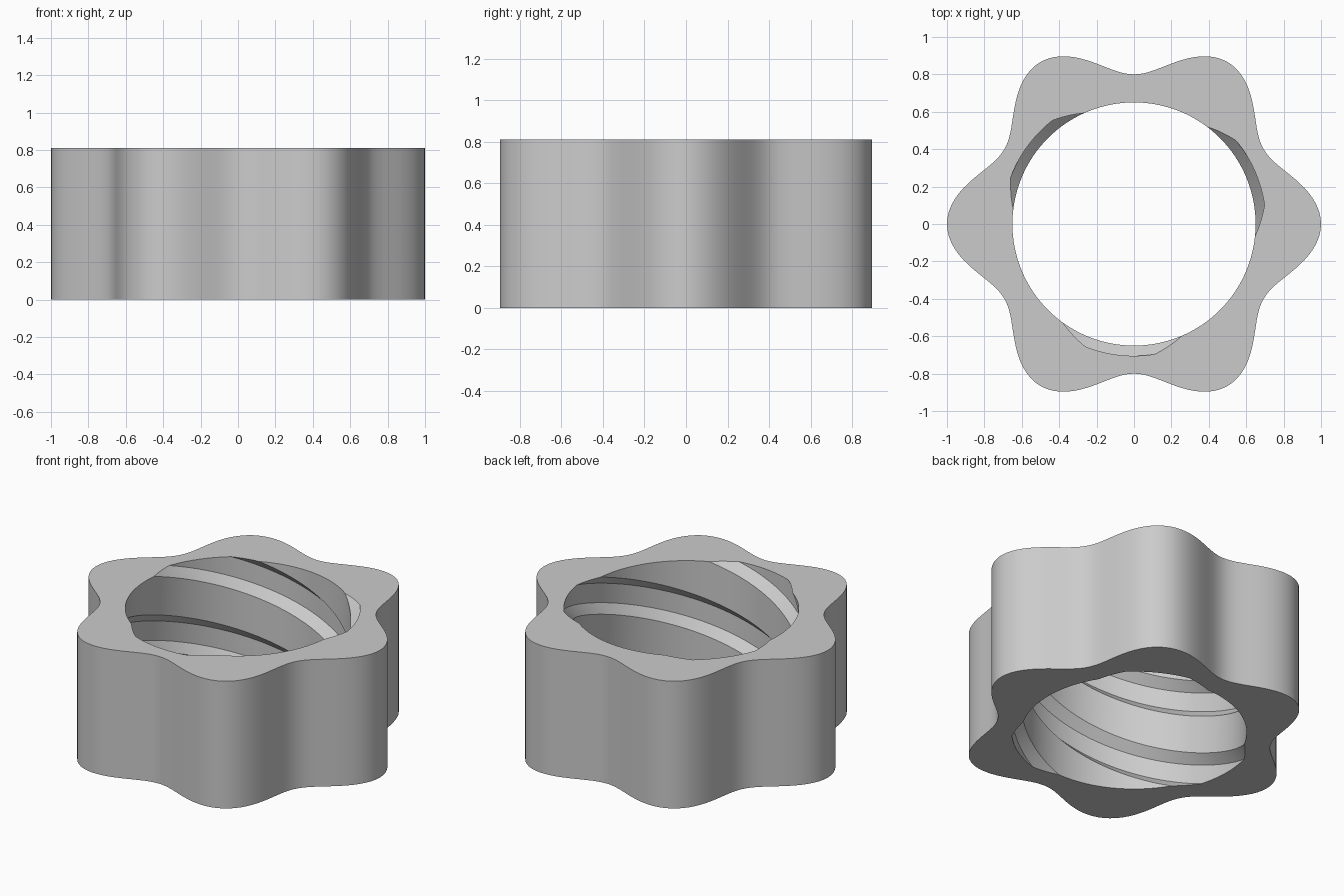
import bpy, bmesh
from math import pi, cos, sin, radians

cube = bpy.data.objects.get("Cube")
if cube:
    bpy.data.objects.remove(cube)

HEIGHT = 0.81
LOBES, STARTS = 6, 3
BORE, ROOT = 0.65, 0.705            # hole radius and groove radius
LEAD = 1.44                         # rise of a groove in one turn
PHASE = radians(23.75)              # angle where a groove meets the top
GROOVE = [(-0.118, BORE), (-0.062, ROOT), (0.062, ROOT), (0.118, BORE)]
SEGMENTS = 180

bm = bmesh.new()

# Threaded bore: helical strips, longer than the nut, joined after one turn
columns = []
for i in range(SEGMENTS + 1):
    a = 2 * pi * i / SEGMENTS
    middle = HEIGHT + LEAD * (a - PHASE) / (2 * pi)
    columns.append([
        bm.verts.new((r * cos(a), r * sin(a), middle + n * LEAD / STARTS + dz))
        for n in range(-8, 5) for dz, r in GROOVE])
for left, right in zip(columns, columns[1:]):
    for j in range(len(left) - 1):
        bm.faces.new((left[j], left[j + 1], right[j + 1], right[j]))
bmesh.ops.remove_doubles(bm, verts=bm.verts[:], dist=0.0001)

# Trim the bore flush with the top and bottom
for z, direction in ((HEIGHT, 1), (0, -1)):
    bmesh.ops.bisect_plane(bm, geom=bm.verts[:] + bm.edges[:] + bm.faces[:],
                           dist=0.00001, plane_co=(0, 0, z),
                           plane_no=(0, 0, direction), clear_outer=True)

# Wavy outer wall
rings = []
for z in (0, HEIGHT):
    ring = []
    for i in range(SEGMENTS):
        a = 2 * pi * i / SEGMENTS
        r = 0.9 + 0.1 * cos(LOBES * a)
        ring.append(bm.verts.new((r * cos(a), r * sin(a), z)))
    rings.append(ring)
low, high = rings
for i in range(SEGMENTS):
    k = (i + 1) % SEGMENTS
    bm.faces.new((low[i], low[k], high[k], high[i]))

# Flat end faces between the bore and the outer wall
for z in (0, HEIGHT):
    rim = [e for e in bm.edges if e.is_boundary
           and all(abs(v.co.z - z) < 0.001 for v in e.verts)]
    bmesh.ops.triangle_fill(bm, edges=rim, use_beauty=True,
                            normal=(0, 0, 1 if z else -1))
bmesh.ops.recalc_face_normals(bm, faces=bm.faces[:])

mesh = bpy.data.meshes.new("lobed_nut")
bm.to_mesh(mesh)
bm.free()

# Plain grey material
grey = bpy.data.materials.new("light_grey")
grey.use_nodes = True
colour = (0.6, 0.6, 0.6, 1)
grey.diffuse_color = colour
grey.node_tree.nodes["Principled BSDF"].inputs["Base Color"].default_value = colour
mesh.materials.append(grey)

nut = bpy.data.objects.new("lobed_nut", mesh)
bpy.context.collection.objects.link(nut)
bpy.ops.object.select_all(action='DESELECT')
nut.select_set(True)
bpy.context.view_layer.objects.active = nut
bpy.ops.object.shade_smooth_by_angle(angle=radians(30))
